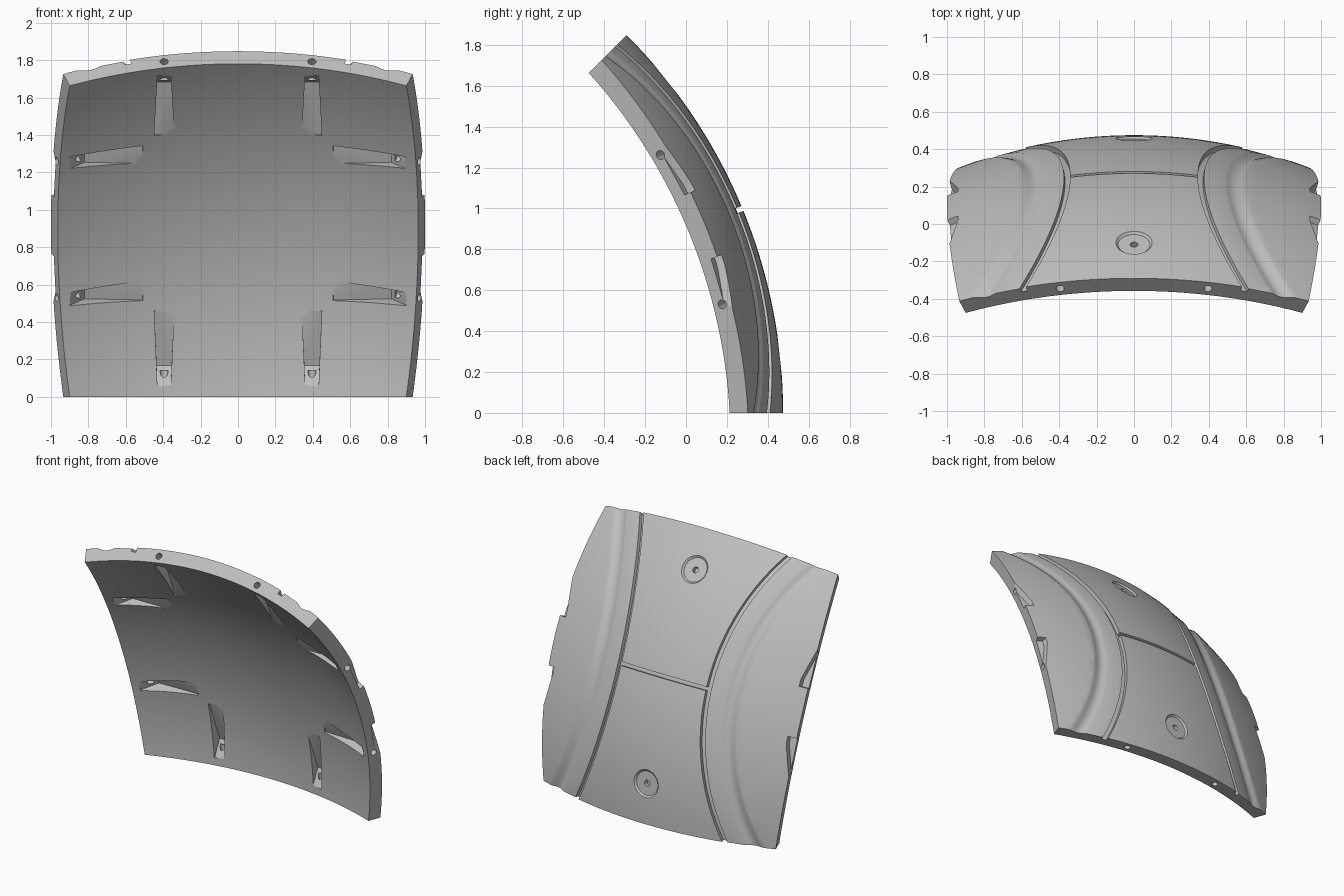
import bpy, bmesh
from math import sin, cos, tan, pi, radians, sqrt
from mathutils import Vector, Matrix

if "Cube" in bpy.data.objects:
    bpy.data.objects.remove(bpy.data.objects["Cube"])

# The panel is a patch of a spherical shell, 45 degrees across, tilted up by half that.
# Local frame: u = across, v = along the patch, w = outward through its middle.
HALF = radians(22.5)
R_OUT = 1 / sin(HALF)
R_IN = R_OUT - 0.095
C, S = cos(HALF), sin(HALF)
FRAME = Matrix(((1, 0, 0, 0), (0, -S, C, 0.475 - R_OUT), (0, C, S, 0), (0, 0, 0, 1)))
BOLT = 0.395          # sideways offset of the bolts along every edge


def on_sphere(u, v, r):
    return Vector((u, v, sqrt(r * r - u * u - v * v)))


def loft(bm, sections):
    """Skin closed sections in order and cap both ends."""
    rows = [[bm.verts.new(p) for p in sec] for sec in sections]
    n = len(rows[0])
    for a, b in zip(rows, rows[1:]):
        for i in range(n):
            bm.faces.new((a[i], a[(i + 1) % n], b[(i + 1) % n], b[i]))
    bm.faces.new(rows[0])
    bm.faces.new(rows[-1])


def circle(center, axis, radius, n=32):
    e1 = axis.orthogonal().normalized()
    e2 = axis.cross(e1).normalized()
    return [center + radius * (e1 * cos(2 * pi * i / n) + e2 * sin(2 * pi * i / n))
            for i in range(n)]


def finish(bm, name):
    bm.transform(FRAME)
    bmesh.ops.recalc_face_normals(bm, faces=bm.faces)
    mesh = bpy.data.meshes.new(name)
    bm.to_mesh(mesh)
    bm.free()
    obj = bpy.data.objects.new(name, mesh)
    bpy.context.collection.objects.link(obj)
    return obj


# Shell
N = 48
steps = [tan(HALF * (2 * i / N - 1)) for i in range(N + 1)]
bm = bmesh.new()
loft(bm, [[Vector((a, b, 1)).normalized() * R_OUT for a in steps] +
          [Vector((a, b, 1)).normalized() * R_IN for a in reversed(steps)]
          for b in steps])
panel = finish(bm, "curved_panel")

recess = bmesh.new()
bores = bmesh.new()

# Curved seam, lowered shelf and soft channel on each side: (angle, depth)
seam = [(37.5, -0.1), (37.5, 0.03), (36.8, 0.03), (36.75, 0.006), (34.3, 0.006)]
seam += [(34.2 - 0.25 * i, 0.006 + 0.014 * sin(pi * i / 8)) for i in range(1, 8)]
seam += [(32.1, 0.004), (31.7, -0.002), (31.7, -0.1)]
for side in (1, -1):
    axis = Vector((side, 0, 1)).normalized()
    inward = Vector((-side, 0, 1)).normalized()
    sections = []
    for i in range(61):
        psi = radians(-60 + 2 * i)
        out = inward * cos(psi) + Vector((0, sin(psi), 0))
        sections.append([(axis * cos(radians(a)) + out * sin(radians(a))) * (R_OUT - d)
                         for a, d in seam])
    loft(recess, sections)

# Cross seam between the two middle plates
sections = []
for i in range(17):
    lon = radians(7.8) * (i / 8 - 1)
    ray = Vector((sin(lon), 0, cos(lon)))
    sections.append([ray * r + Vector((0, v, 0)) for r, v in
                     ((R_OUT - 0.03, -0.013), (R_OUT - 0.03, 0.013),
                      (R_OUT + 0.05, 0.013), (R_OUT + 0.05, -0.013))])
loft(bores, sections)

# Round lifting sockets with a centre bore
for end in (1, -1):
    ang = end * radians(16.2)
    ray = Vector((0, sin(ang), cos(ang)))
    loft(recess, [circle(ray * (R_OUT - 0.014), ray, 0.085, 48),
                  circle(ray * (R_OUT + 0.004), ray, 0.103, 48)])
    loft(bores, [circle(ray * (R_OUT - h), ray, 0.021) for h in (0.045, -0.05)])

# Bolt pockets on the inside and bolt holes through all four edges
for k in range(4):
    turn = Matrix.Rotation(k * pi / 2, 3, 'Z')
    edge_normal = Vector((C, 0, -S))
    for side in (1, -1):
        tail, head = on_sphere(0.51, BOLT, R_IN), on_sphere(0.90, BOLT, R_IN)
        drop = Vector((-0.02, 0, -0.1))
        deep = Vector((0.82, BOLT, 2.42))
        profile = [(tail, 0.053), (deep, 0.040), (head, 0.036),
                   (head + drop, 0.036), (tail + drop, 0.053)]
        loft(recess, [[turn @ Vector((p.x, side * BOLT + s * w, p.z))
                       for p, w in profile] for s in (-1, 1)])
        mid = sqrt(((R_OUT + R_IN) / 2) ** 2 - BOLT ** 2)
        mouth = Vector((S * mid, side * BOLT, C * mid))
        loft(bores, [[turn @ p for p in circle(mouth + edge_normal * t, edge_normal, 0.022, 24)]
                     for t in (-0.14, 0.06)])

# Tapered grip notches on the outer side edges
for sx in (1, -1):
    for sv in (1, -1):
        plan = [(0.94, 0.17), (1.07, 0.17), (1.07, 0.43), (0.985, 0.43), (0.94, 0.22)]
        loft(recess, [[on_sphere(sx * u, sv * v, R_OUT + h) for u, v in plan]
                      for h in (-0.035, 0.08)])

# Cut everything out of the shell
for bmc, name in ((recess, "recess_cutter"), (bores, "bore_cutter")):
    cutter = finish(bmc, name)
    cutter.hide_render = True
    mod = panel.modifiers.new(name, 'BOOLEAN')
    mod.operation = 'DIFFERENCE'
    mod.solver = 'EXACT'
    mod.object = cutter
    bpy.context.view_layer.objects.active = panel
    bpy.ops.object.modifier_apply(modifier=mod.name)
    bpy.data.objects.remove(cutter)

# Material and shading
grey = bpy.data.materials.new("plain_grey")
grey.use_nodes = True
colour = (0.52, 0.52, 0.52, 1)
grey.diffuse_color = colour
grey.node_tree.nodes["Principled BSDF"].inputs["Base Color"].default_value = colour
panel.data.materials.clear()
panel.data.materials.append(grey)
bpy.ops.object.select_all(action='DESELECT')
panel.select_set(True)
bpy.context.view_layer.objects.active = panel
bpy.ops.object.shade_smooth_by_angle(angle=radians(25))
